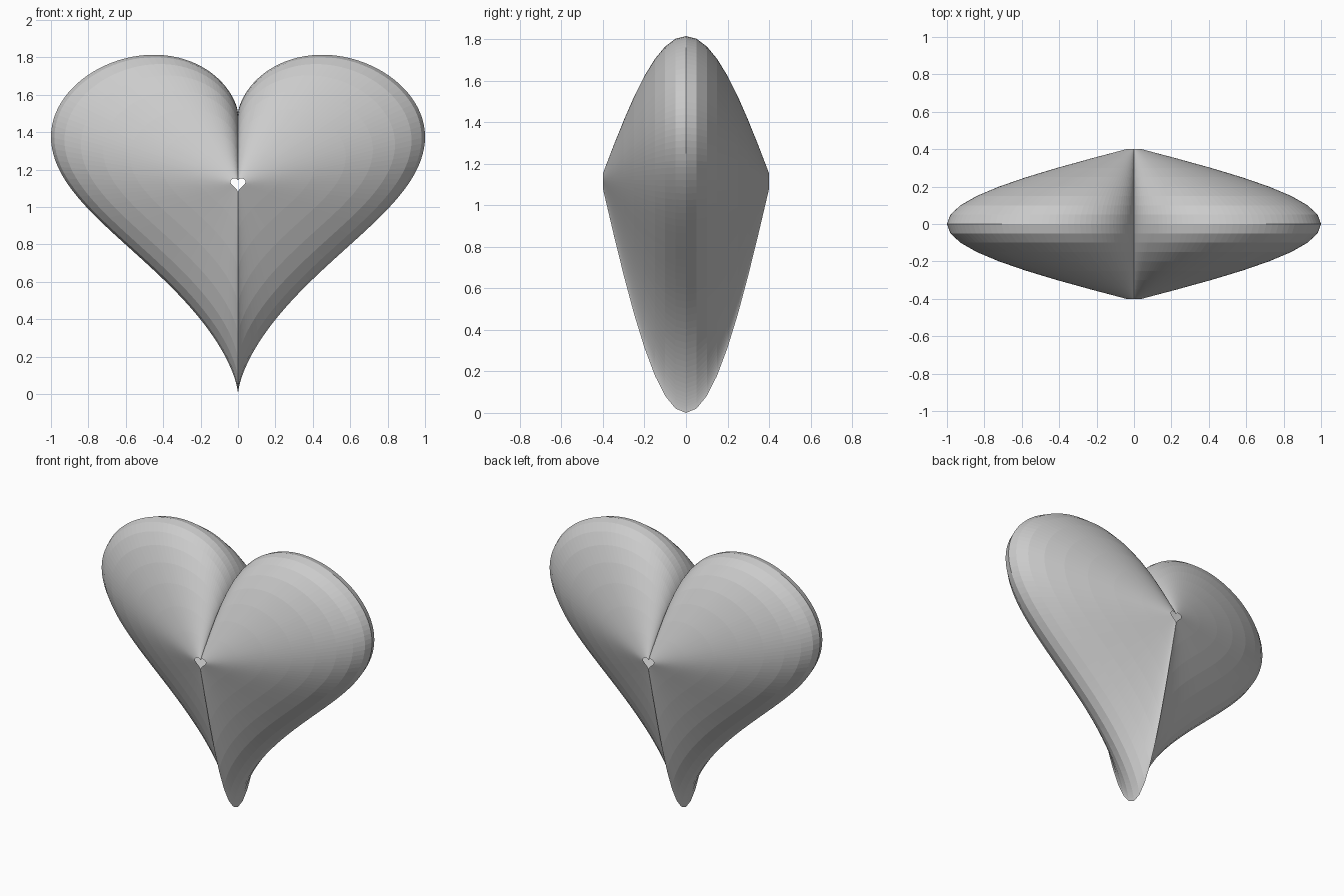
import bpy
import bmesh
from math import sin, cos, pi

if "Cube" in bpy.data.objects:
    bpy.data.objects.remove(bpy.data.objects["Cube"])

SEGMENTS = 200      # points round the heart outline
LAYERS = 8          # layers from the middle to each open end
DEPTH = 0.4         # half thickness
CENTRE_Z = 1.125    # height the layers shrink towards


def outline(t):
    x = sin(t) ** 3
    z = (13 * cos(t) - 5 * cos(2 * t) - cos(3 * t) - cos(4 * t)) / 16
    return x, z


# Heart shell: scaled heart outlines lofted along y, open at both tips
bm = bmesh.new()
rings = []
for i in range(-LAYERS, LAYERS + 1):
    f = i / LAYERS
    s = cos(1.53 * f)
    ring = []
    for k in range(SEGMENTS):
        x, z = outline(2 * pi * k / SEGMENTS)
        ring.append(bm.verts.new((s * x, DEPTH * f, CENTRE_Z + s * z)))
    rings.append(ring)
for a, b in zip(rings, rings[1:]):
    for k in range(SEGMENTS):
        n = (k + 1) % SEGMENTS
        bm.faces.new((a[k], b[k], b[n], a[n]))
bmesh.ops.recalc_face_normals(bm, faces=bm.faces)

mesh = bpy.data.meshes.new("heart")
bm.to_mesh(mesh)
bm.free()
heart = bpy.data.objects.new("heart", mesh)
bpy.context.collection.objects.link(heart)

# Plain grey colour
grey = bpy.data.materials.new("light grey")
grey.diffuse_color = (0.6, 0.6, 0.6, 1)
grey.use_nodes = True
grey.node_tree.nodes["Principled BSDF"].inputs["Base Color"].default_value = grey.diffuse_color
mesh.materials.append(grey)
